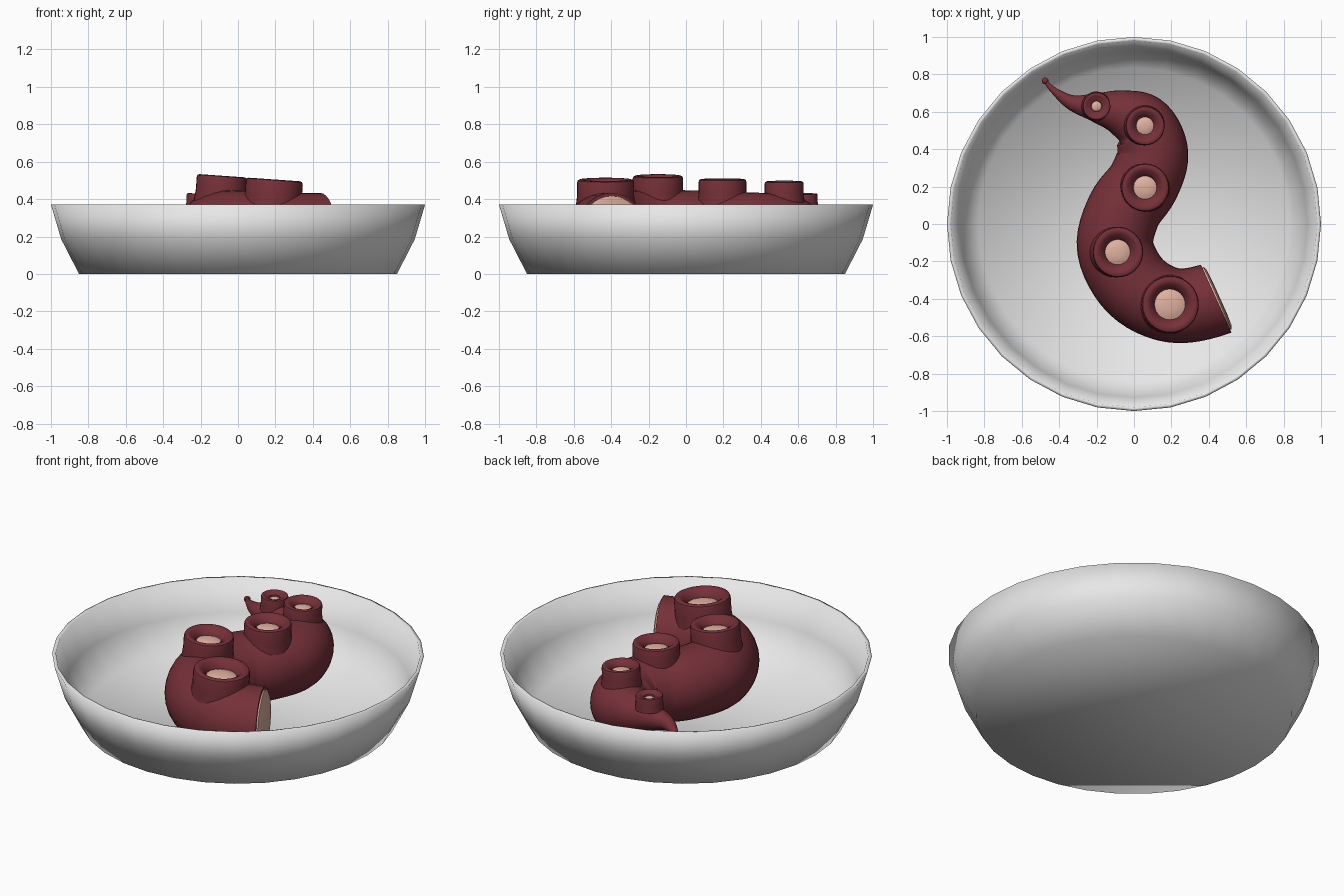
import bpy, bmesh
from math import cos, sin, tau
from mathutils import Vector

cube = bpy.data.objects.get("Cube")
if cube:
    bpy.data.objects.remove(cube, do_unlink=True)


def material(name, rgb):
    m = bpy.data.materials.new(name)
    m.use_nodes = True
    m.diffuse_color = (*rgb, 1)
    m.node_tree.nodes["Principled BSDF"].inputs["Base Color"].default_value = (*rgb, 1)
    return m


white = material("bowl white", (0.8, 0.8, 0.8))
maroon = material("maroon skin", (0.18, 0.03, 0.04))
pink = material("pale pink flesh", (0.76, 0.45, 0.36))


def loft(name, rings, mats, pink_from=None, angle=None):
    """Skin closed rings of points, cap both ends, recolour from one ring on."""
    bm = bmesh.new()
    loops = [[bm.verts.new(p) for p in ring] for ring in rings]
    n = len(loops[0])
    for k, (a, b) in enumerate(zip(loops, loops[1:])):
        for i in range(n):
            f = bm.faces.new((a[i], a[(i + 1) % n], b[(i + 1) % n], b[i]))
            f.material_index = int(pink_from is not None and k >= pink_from)
    bm.faces.new(loops[0][::-1])
    cap = bm.faces.new(loops[-1])
    cap.material_index = int(pink_from is not None)
    bmesh.ops.recalc_face_normals(bm, faces=bm.faces)
    mesh = bpy.data.meshes.new(name)
    bm.to_mesh(mesh)
    bm.free()
    for m in mats:
        mesh.materials.append(m)
    obj = bpy.data.objects.new(name, mesh)
    bpy.context.collection.objects.link(obj)
    bpy.ops.object.select_all(action="DESELECT")
    obj.select_set(True)
    bpy.context.view_layer.objects.active = obj
    if angle:
        bpy.ops.object.shade_smooth_by_angle(angle=angle)
    else:
        bpy.ops.object.shade_smooth()
    return obj


def ring(centre, axis, radius, sides):
    """Circle of points round an axis."""
    side = axis.cross(Vector((0, 0, 1)))
    side = side.normalized() if side.length > 0.01 else Vector((1, 0, 0))
    up = side.cross(axis).normalized()
    return [centre + radius * (cos(tau * i / sides) * side + sin(tau * i / sides) * up)
            for i in range(sides)]


def turn(name, profile, centre, axis, sides, mats, **kw):
    """Revolve (radius, height) pairs about an axis."""
    return loft(name, [ring(centre + axis * h, axis, r, sides) for r, h in profile], mats, **kw)


Z = Vector((0, 0, 1))

# Bowl: thin wall, outside up and inside down
turn("bowl", [(0.85, 0), (0.945, 0.185), (1, 0.37), (0.98, 0.37), (0.928, 0.19), (0.835, 0.015)],
     Vector(), Z, 32, [white])

# Arm: centre x, y, z and radius from the cut end to the tip
path = [(0.44, -0.40, 0.235, 0.198), (0.21, -0.435, 0.235, 0.2), (0.01, -0.335, 0.24, 0.205),
        (-0.1, -0.13, 0.245, 0.205), (-0.055, 0.07, 0.245, 0.2), (0.05, 0.22, 0.245, 0.195),
        (0.1, 0.38, 0.245, 0.19), (0.045, 0.53, 0.26, 0.17), (-0.07, 0.595, 0.28, 0.125),
        (-0.2, 0.622, 0.295, 0.08), (-0.33, 0.648, 0.3, 0.042), (-0.43, 0.715, 0.29, 0.018),
        (-0.475, 0.765, 0.28, 0.01)]
pts = [Vector(p) for p in path]
pts = [2 * pts[0] - pts[1] + Vector((0, 0.07, 0, 0))] + pts + [2 * pts[-1] - pts[-2]]
samples = []
for a, b, c, d in zip(pts, pts[1:], pts[2:], pts[3:]):
    for s in range(6):
        t = s / 6
        samples.append(0.5 * (2 * b + (c - a) * t + (2 * a - 5 * b + 4 * c - d) * t * t
                              + (3 * b - a - 3 * c + d) * t ** 3))
samples.append(pts[-2])
arm = []
for i, p in enumerate(samples):
    axis = samples[min(i + 1, len(samples) - 1)].xyz - samples[max(i - 1, 0)].xyz
    if i == 0:
        axis = Vector((-0.91, -0.41, 0))
    arm.append(ring(p.xyz, axis.normalized(), p.w, 32))
loft("arm", arm, [maroon], angle=0.9)

# Small bulb at the tip
bpy.ops.mesh.primitive_uv_sphere_add(segments=16, ring_count=8, radius=0.018,
                                     location=samples[-1].xyz)
bulb = bpy.context.object
bulb.name = "arm_tip"
bulb.data.materials.append(maroon)
bpy.ops.object.shade_smooth()

# Flesh on the cut end, with a skin lip left around it
turn("cut_flesh", [(0.182, -0.01), (0.182, 0.008), (0.165, 0.016), (0.09, 0.02)],
     pts[1].xyz, Vector((0.91, 0.41, 0)).normalized(), 32, [pink], angle=0.7)

# Suckers: x, y, rim height, radius, hole radius, lean along x
suckers = [(0.195, -0.43, 0.505, 0.153, 0.082, 0.07), (-0.085, -0.15, 0.525, 0.135, 0.067, 0.07),
           (0.06, 0.195, 0.507, 0.128, 0.062, 0.03), (0.06, 0.525, 0.495, 0.104, 0.047, 0.04),
           (-0.2, 0.63, 0.43, 0.074, 0.027, 0.03)]
for k, (x, y, z, r, hole, lean) in enumerate(suckers):
    cup = [(r * 1.06, -1.1 * r), (r, -0.6 * r), (r, -0.12 * r), (r * 0.97, -0.03 * r),
           (r * 0.9, 0), (r * 0.8, 0), (r * 0.73, -0.04 * r), (hole * 1.08, -0.18 * r),
           (hole, -0.3 * r), (hole * 0.7, -0.24 * r), (hole * 0.35, -0.21 * r)]
    turn(f"sucker_{k + 1}", cup, Vector((x, y, z)), Vector((lean, 0, 1)).normalized(), 32,
         [maroon, pink], pink_from=8, angle=0.8)
